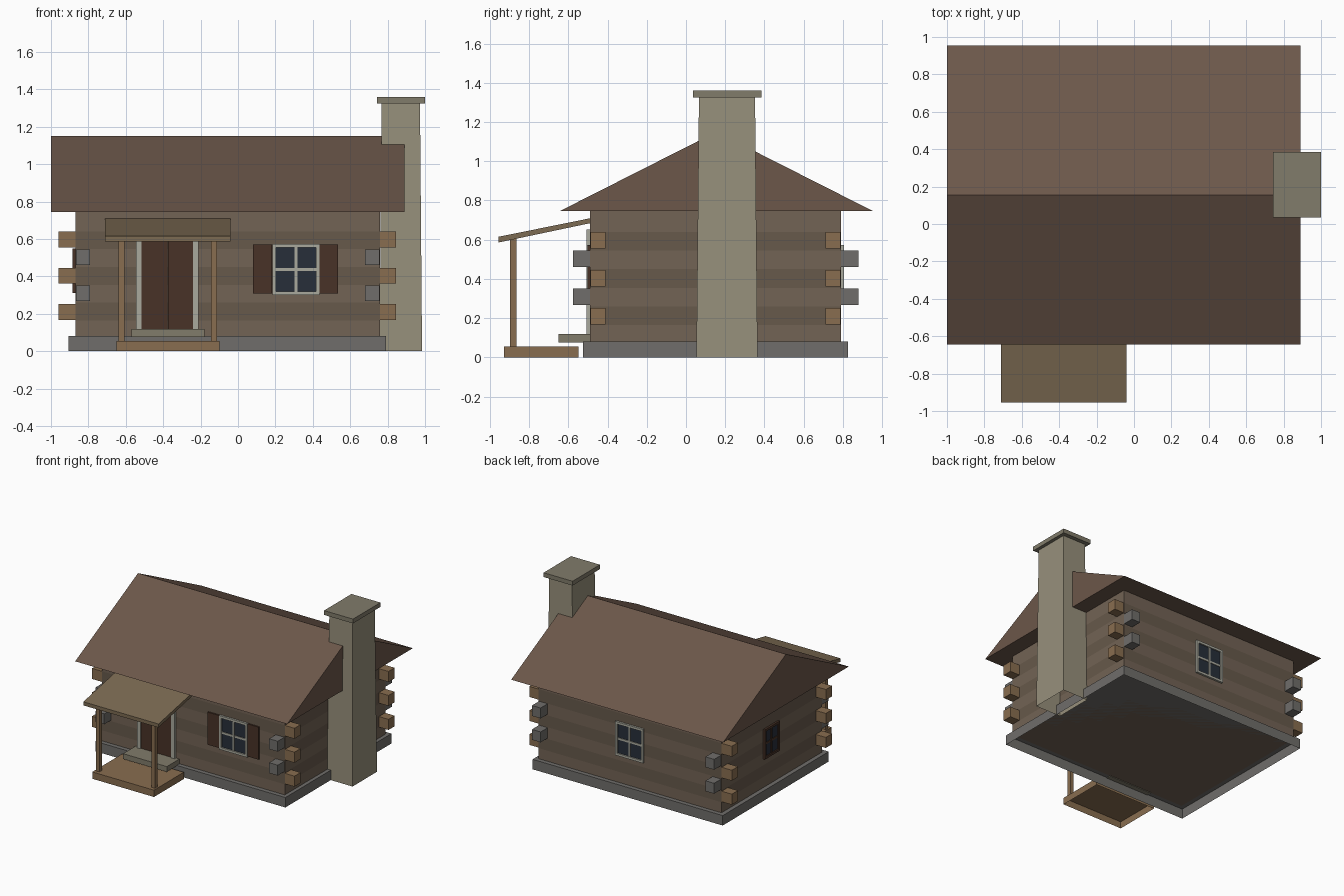
import bpy, bmesh

if "Cube" in bpy.data.objects:
    bpy.data.objects.remove(bpy.data.objects["Cube"])

# Palette
def mat(name, r, g, b):
    m = bpy.data.materials.new(name)
    m.diffuse_color = (r, g, b, 1)
    m.use_nodes = True
    m.node_tree.nodes["Principled BSDF"].inputs["Base Color"].default_value = m.diffuse_color
    return m

WALL_A = mat("wall_light", 0.17, 0.125, 0.09)
WALL_B = mat("wall_dark", 0.135, 0.10, 0.07)
ROOF = mat("roof_brown", 0.15, 0.095, 0.068)
STONE = mat("grey_stone", 0.16, 0.155, 0.145)
CHIM = mat("chimney_stone", 0.31, 0.28, 0.20)
CAP = mat("cap_stone", 0.22, 0.20, 0.145)
WOOD = mat("tan_wood", 0.25, 0.155, 0.08)
PORCH = mat("porch_wood", 0.20, 0.145, 0.085)
DARK = mat("dark_wood", 0.065, 0.032, 0.02)
TRIM = mat("pale_trim", 0.40, 0.40, 0.34)
GLASS = mat("glass", 0.02, 0.028, 0.042)


def finish(name, bm, *mats):
    bmesh.ops.recalc_face_normals(bm, faces=bm.faces)
    me = bpy.data.meshes.new(name)
    bm.to_mesh(me)
    bm.free()
    for m in mats:
        me.materials.append(m)
    ob = bpy.data.objects.new(name, me)
    bpy.context.collection.objects.link(ob)
    return ob


def box_bm(x, y, z, open_bottom=False, flare=(0, 0)):
    """Box from (min, max) pairs; flare widens the bottom face."""
    bm = bmesh.new()
    bmesh.ops.create_cube(bm, size=1)
    for v in bm.verts:
        sx, sy, low = v.co.x * 2, v.co.y * 2, v.co.z < 0
        v.co = (x[sx > 0] + low * sx * flare[0],
                y[sy > 0] + low * sy * flare[1], z[not low])
    if open_bottom:
        bm.normal_update()
        bottom = [f for f in bm.faces if f.normal.z < -0.9]
        bmesh.ops.delete(bm, geom=bottom, context='FACES_ONLY')
    return bm


def box(name, x, y, z, m, **kw):
    return finish(name, box_bm(x, y, z, **kw), m)


def prism(name, profile, x0, x1, m):
    """Extrude a (y, z) profile along x."""
    bm = bmesh.new()
    f = bm.faces.new([bm.verts.new((x0, y, z)) for y, z in profile])
    r = bmesh.ops.extrude_face_region(bm, geom=[f])
    for v in r["geom"]:
        if isinstance(v, bmesh.types.BMVert):
            v.co.x = x1
    return finish(name, bm, m)


WX, WY = (-0.87, 0.76), (-0.49, 0.79)


def panel(name, wall, u, z, depth, m):
    """Flat board standing out from a wall by depth."""
    if wall == "front":
        box(name, u, (WY[0] - depth, WY[0] + 0.005), z, m)
    elif wall == "back":
        box(name, u, (WY[1] - 0.005, WY[1] + depth), z, m)
    else:
        box(name, (WX[0] - depth, WX[0] + 0.005), u, z, m)


def window(wall, c, w, z, trim):
    h, t = w / 2, 0.019
    mid = (z[0] + z[1]) / 2
    n = wall + "_window_"
    panel(n + "glass", wall, (c - h + t, c + h - t), (z[0] + t, z[1] - t), 0.006, GLASS)
    for side, s in (("left", -1), ("right", 1)):
        a, b = c + s * h, c + s * (h - t)
        panel(n + side + "_frame", wall, (min(a, b), max(a, b)), z, 0.016, trim)
    panel(n + "sill", wall, (c - h + t, c + h - t), (z[0], z[0] + t), 0.016, trim)
    panel(n + "head", wall, (c - h + t, c + h - t), (z[1] - t, z[1]), 0.016, trim)
    panel(n + "mullion", wall, (c - 0.008, c + 0.008), (z[0] + t, z[1] - t), 0.012, trim)
    panel(n + "crossbar", wall, (c - h + t, c + h - t), (mid - 0.008, mid + 0.008), 0.011, trim)


# Foundation, hollow underneath
box("foundation", (-0.905, 0.79), (-0.525, 0.825), (0, 0.08), STONE, open_bottom=True)

# Walls, cut into alternating log courses
bm = box_bm(WX, WY, (0.08, 0.75))
cuts = [0.165 + 0.095 * i for i in range(6)]
for c in cuts:
    bmesh.ops.bisect_plane(bm, geom=bm.verts[:] + bm.edges[:] + bm.faces[:],
                           plane_co=(0, 0, c), plane_no=(0, 0, 1))
for f in bm.faces:
    f.material_index = sum(f.calc_center_median().z > c for c in cuts) % 2
finish("log_walls", bm, WALL_A, WALL_B)

# Log ends at the corners: tan ones run along x, grey ones along y
for ix, (sx, xs) in enumerate((("left", (-0.96, -0.865)), ("right", (0.755, 0.845)))):
    for iy, (sy, ys) in enumerate((("front", (-0.575, -0.485)), ("back", (0.785, 0.88)))):
        tan_y = ((-0.488, -0.41), (0.71, 0.788))[iy]
        grey_x = ((-0.867, -0.79), (0.68, 0.757))[ix]
        for k in range(3):
            z = 0.168 + 0.193 * k
            box(f"tan_log_end_{sx}_{sy}_{k}", xs, tan_y, (z, z + 0.085), WOOD)
        for k in range(2):
            z = 0.267 + 0.193 * k
            box(f"grey_log_end_{sx}_{sy}_{k}", grey_x, ys, (z, z + 0.084), STONE)

# Main roof
prism("main_roof", [(-0.645, 0.745), (0.955, 0.745), (0.155, 1.15)], -1.0, 0.89, ROOF)

# Chimney
box("chimney", (0.768, 0.973), (0.066, 0.352), (0, 1.325), CHIM,
    open_bottom=True, flare=(0.011, 0.013))
box("chimney_cap", (0.742, 1.0), (0.036, 0.385), (1.325, 1.36), CAP)

# Porch
box("porch_deck", (-0.65, -0.10), (-0.927, -0.547), (0, 0.055), WOOD, open_bottom=True)
for side, x in (("left", -0.64), ("right", -0.145)):
    box(f"porch_post_{side}", (x, x + 0.032), (-0.897, -0.865), (0.055, 0.605), WOOD)
prism("porch_roof", [(-0.955, 0.586), (-0.485, 0.685), (-0.485, 0.71), (-0.955, 0.615)],
      -0.71, -0.04, PORCH)
box("door_step", (-0.57, -0.18), (-0.65, -0.485), (0.075, 0.118), CAP)

# Double door
panel("door_left_leaf", "front", (-0.515, -0.378), (0.118, 0.625), 0.01, DARK)
panel("door_right_leaf", "front", (-0.374, -0.24), (0.118, 0.625), 0.01, DARK)
panel("door_left_jamb", "front", (-0.545, -0.515), (0.118, 0.625), 0.018, TRIM)
panel("door_right_jamb", "front", (-0.24, -0.21), (0.118, 0.625), 0.018, TRIM)
panel("door_lintel", "front", (-0.545, -0.21), (0.625, 0.652), 0.018, TRIM)

# Windows and shutters
window("front", 0.31, 0.25, (0.30, 0.573), TRIM)
window("back", -0.055, 0.25, (0.30, 0.573), TRIM)
window("left", 0.165, 0.19, (0.31, 0.55), DARK)
panel("left_shutter", "front", (0.08, 0.183), (0.308, 0.57), 0.012, DARK)
panel("right_shutter", "front", (0.437, 0.535), (0.308, 0.57), 0.012, DARK)
